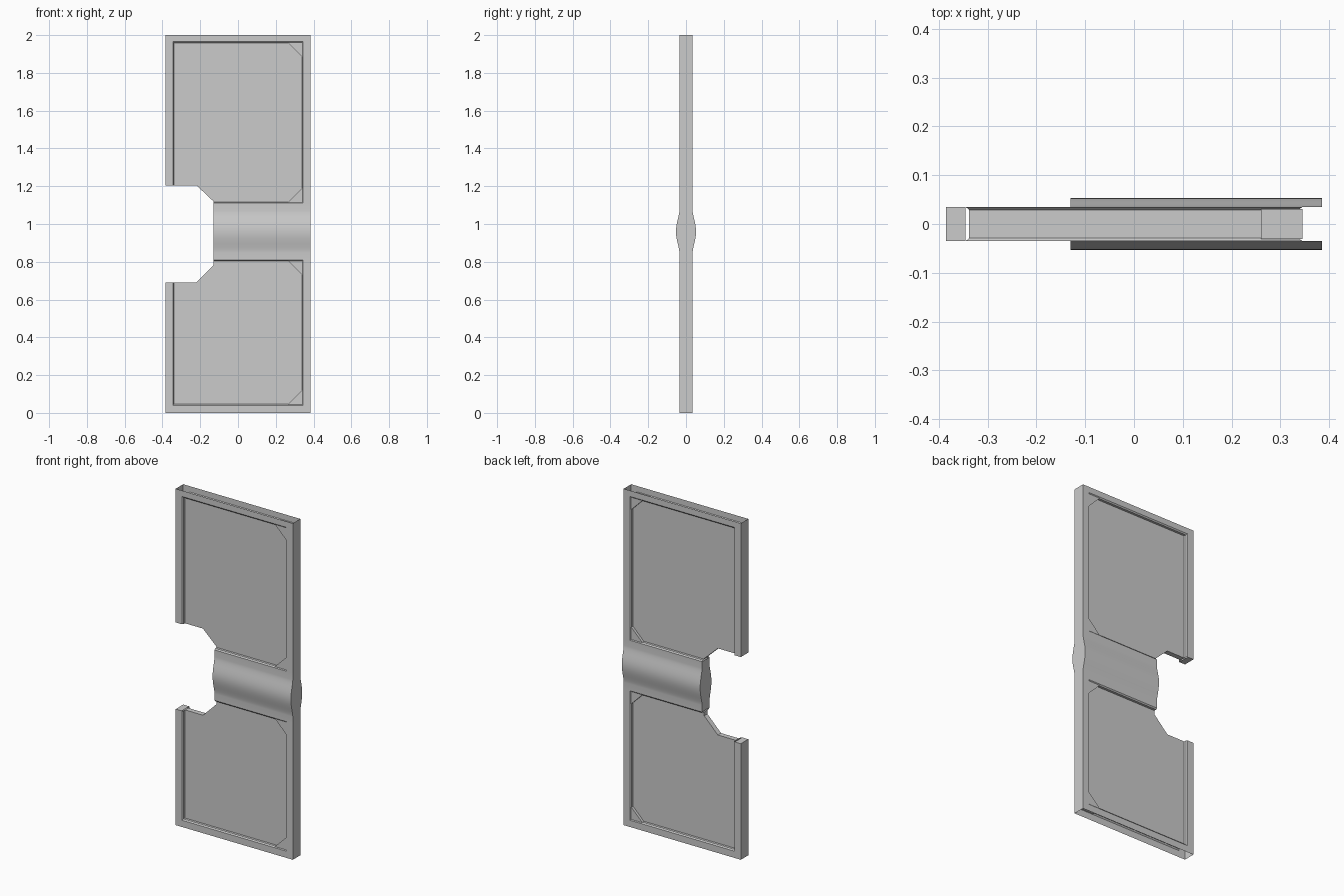
import bpy, bmesh, math

if "Cube" in bpy.data.objects:
    bpy.data.objects.remove(bpy.data.objects["Cube"])

W, T = 0.385, 0.035          # half width, half thickness
IN = 0.345                   # half width of the panel openings
NX = -0.13                   # deepest x of the side notch


def make(name, quads, smooth=False):
    """Build one object from polygons, welding shared corners."""
    bm = bmesh.new()
    for q in quads:
        bm.faces.new([bm.verts.new(p) for p in q])
    bmesh.ops.remove_doubles(bm, verts=bm.verts, dist=1e-5)
    bmesh.ops.recalc_face_normals(bm, faces=bm.faces)
    me = bpy.data.meshes.new(name)
    bm.to_mesh(me)
    bm.free()
    ob = bpy.data.objects.new(name, me)
    bpy.context.collection.objects.link(ob)
    if smooth:
        bpy.context.view_layer.objects.active = ob
        ob.select_set(True)
        bpy.ops.object.shade_smooth_by_angle(angle=math.radians(30))
        ob.select_set(False)
    return ob


def strip(a, b):
    """Quads joining two point lists of the same length."""
    return [(a[i], a[i + 1], b[i + 1], b[i]) for i in range(len(a) - 1)]


def prism(name, pts, t):
    """Solid of an x-z outline, from y = -t to y = t."""
    f = [(x, -t, z) for x, z in pts]
    k = [(x, t, z) for x, z in pts]
    return make(name, [f, k[::-1]] + strip(f + f[:1], k + k[:1]))


def face_rect(x0, x1, z0, z1):
    """Front and back skin of a hollow frame member."""
    return [[(x0, y, z0), (x1, y, z0), (x1, y, z1), (x0, y, z1)] for y in (-T, T)]


# outer z, inner z, notch z, end of the notch slope, edge of the door
halves = {
    "upper": (1.965, 1.11, 1.205, 1.12, 2.0),
    "lower": (0.04, 0.81, 0.69, 0.78, 0.0),
}

for name, (zo, zi, zn, zs, ze) in halves.items():
    up = 1 if zo > zi else -1

    # hollow frame, open at the end of the door
    q = face_rect(-W, W, zo, ze)
    q += face_rect(-W, -IN, zn, zo)
    q += face_rect(IN, W, zi, zo)
    for x, z in ((-W, zn), (W, zi)):
        q.append([(x, -T, z), (x, T, z), (x, T, ze), (x, -T, ze)])
    q.append([(-W, -T, zn), (-IN, -T, zn), (-IN, T, zn), (-W, T, zn)])
    make(name + "_frame", q)

    # bevelled inner lip around the panel
    def path(d):
        return [(-IN + d, zn), (-IN + d, zo - up * d), (IN - d, zo - up * d),
                (IN - d, zi + up * d), (NX, zi + up * d)]
    q = []
    for s in (-1, 1):
        rings = [[(x, s * y, z) for x, z in path(d)]
                 for d, y in ((0, T), (0.007, 0.029), (0.007, 0.015))]
        q += strip(rings[0], rings[1]) + strip(rings[1], rings[2])
    make(name + "_panel_lip", q)

    # recessed panel with the notch cut away
    prism(name + "_panel", path(0.007) + [(NX, zs), (-0.22, zn)], 0.015)

    # corner gussets on the unbroken side
    for z, s, tag in ((zo, -up, "outer"), (zi, up, "inner")):
        prism(f"{name}_{tag}_gusset",
              [(IN, z), (IN - 0.085, z), (IN, z + s * 0.085)], 0.031)

# swelling middle rail
prof = [(T, 0.81)]
for i in range(25):
    z = 0.85 + 0.22 * i / 24
    prof.append((T + 0.018 * math.sin(math.pi * i / 24) ** 1.5, z))
prof.append((T, 1.11))


def side(x, s):
    return [(x, s * y, z) for y, z in prof]


q = []
for s in (-1, 1):
    q += strip(side(NX, s), side(W, s))
for x in (NX, W):
    q += strip(side(x, -1), side(x, 1))
make("middle_rail", q, smooth=True)
